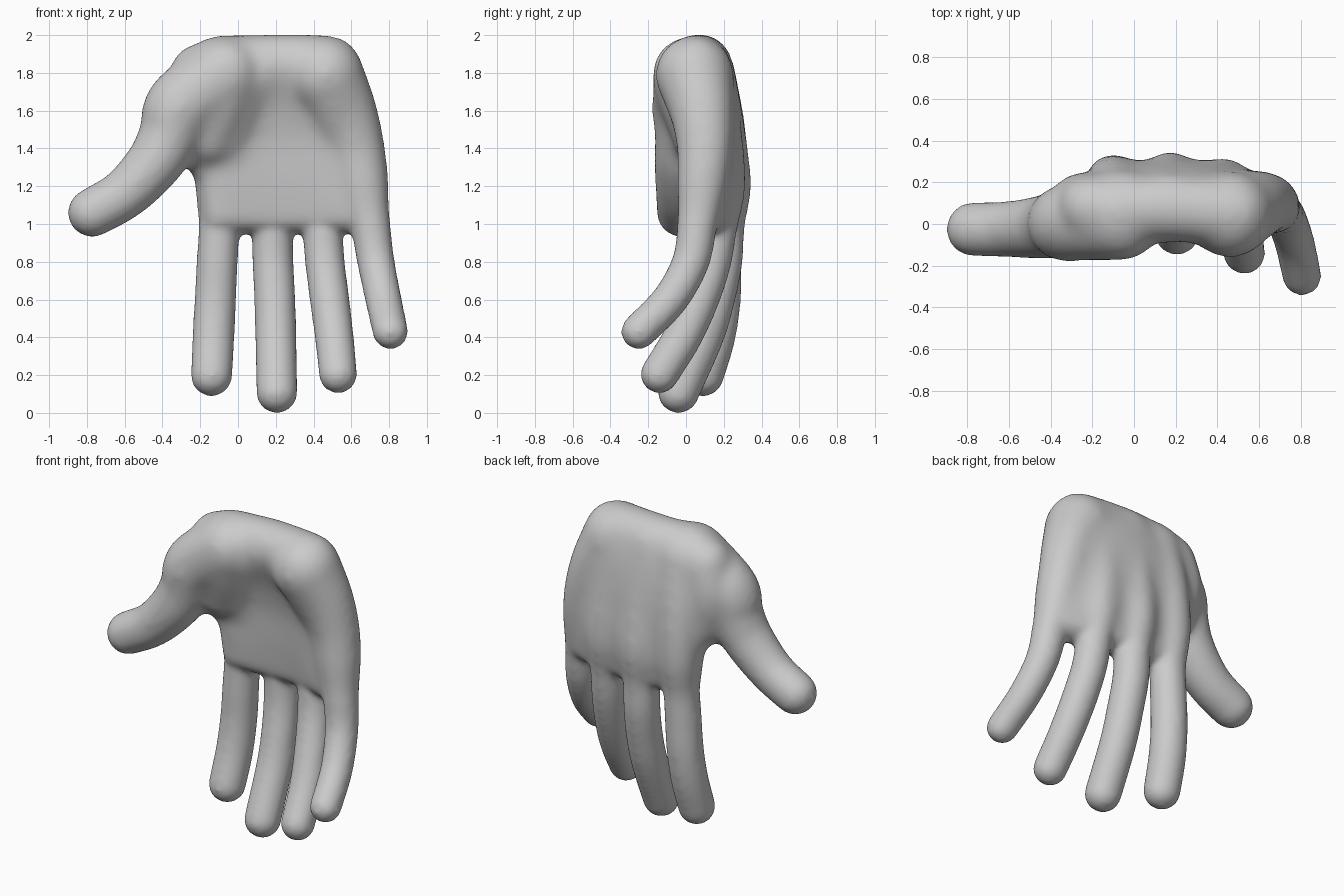
import bpy, bmesh, math
from mathutils import Vector

if "Cube" in bpy.data.objects:
    bpy.data.objects.remove(bpy.data.objects["Cube"])

bm = bmesh.new()
SIDES, STEPS = 20, 6


def spline(pts, steps=STEPS):
    """Catmull-Rom through tuples of four numbers."""
    p = [Vector(q) for q in pts]
    p = [2 * p[0] - p[1]] + p + [2 * p[-1] - p[-2]]
    out = []
    for i in range(1, len(p) - 2):
        a, b, c, d = p[i - 1:i + 3]
        for k in range(steps):
            t = k / steps
            out.append(0.5 * (2 * b + (c - a) * t + (2 * a - 5 * b + 4 * c - d) * t * t
                              + (3 * b - a - 3 * c + d) * t ** 3))
    return out + [p[-2]]


def limb(pts):
    """Closed tube with ball ends along a smooth path of (x, y, z, radius)."""
    path = spline(pts)
    rings = []
    side = None
    for i, q in enumerate(path):
        tangent = (path[min(i + 1, len(path) - 1)] - path[max(i - 1, 0)]).to_3d().normalized()
        if side is None:
            side = tangent.orthogonal()
        side = (side - tangent * side.dot(tangent)).normalized()
        up = tangent.cross(side)
        rings.append([bm.verts.new(q.to_3d() + q.w * (side * math.cos(a) + up * math.sin(a)))
                      for a in (2 * math.pi * k / SIDES for k in range(SIDES))])
    for r, s in zip(rings, rings[1:]):
        for k in range(SIDES):
            n = (k + 1) % SIDES
            bm.faces.new((r[k], r[n], s[n], s[k]))
    bm.faces.new(rings[0][::-1])
    bm.faces.new(rings[-1])
    for q in (path[0], path[-1]):
        geo = bmesh.ops.create_icosphere(bm, subdivisions=3, radius=q.w)
        bmesh.ops.translate(bm, verts=geo["verts"], vec=q.to_3d())


# Fingers, each running from the wrist over its knuckle to the tip
limb([(-.06, .07, 1.8, .195), (-.09, .17, 1.5, .15), (-.10, .205, 1.2, .132), (-.10, .19, 1.0, .11),
      (-.11, .185, .8, .11), (-.12, .18, .6, .111), (-.13, .15, .4, .112), (-.14, .09, .197, .111)])
limb([(.16, .08, 1.83, .175), (.17, .18, 1.5, .135), (.175, .215, 1.2, .135), (.18, .20, 1.0, .112),
      (.185, .19, .8, .11), (.195, .15, .6, .11), (.20, .09, .4, .11), (.206, -.04, .107, .11)])
limb([(.36, .07, 1.83, .17), (.40, .16, 1.5, .135), (.43, .185, 1.2, .135), (.445, .165, 1.0, .11),
      (.46, .135, .8, .106), (.485, .07, .6, .106), (.51, -.02, .4, .104), (.53, -.14, .204, .102)])
limb([(.46, .045, 1.79, .212), (.565, .085, 1.6, .175), (.63, .10, 1.4, .152), (.665, .085, 1.2, .138),
      (.70, .06, 1.0, .108), (.73, .025, .8, .1), (.77, -.085, .6, .097), (.807, -.25, .43, .095)])

# Thumb and its fleshy base
limb([(-.07, .03, 1.79, .21), (-.25, .015, 1.67, .195), (-.32, .005, 1.59, .188), (-.36, .0, 1.47, .168),
      (-.44, -.015, 1.325, .153), (-.60, -.025, 1.16, .135), (-.772, -.025, 1.06, .13)])
limb([(-.06, .01, 1.8, .19), (-.09, .02, 1.63, .155), (-.15, .055, 1.43, .12)])
limb([(.04, .03, 1.76, .14), (.0, .06, 1.58, .12), (-.06, .09, 1.42, .11)])
# Web between thumb and index finger
limb([(-.20, .08, 1.8, .16), (-.25, .1, 1.62, .15), (-.23, .1, 1.45, .13), (-.17, .13, 1.32, .1)])
# Pad on the little finger side of the heel
limb([(.46, .03, 1.78, .195), (.52, .055, 1.6, .15), (.55, .1, 1.42, .11)])

# Palm filled with closely spaced rows across the hand: z, depth offset, radius
profile = [(1.06, .155, .112, 0), (1.25, .16, .136, 0), (1.45, .15, .14, 0),
           (1.62, .125, .15, 0), (1.76, .09, .16, 0), (1.845, .06, .162, 0)]
for z, y, r, _ in spline(profile, 5):
    t = (z - 1.06) / .79
    limb([(-.09 - .02 * t, y + .005, z, min(r, .125 + .03 * t)), (.17, y + .015, z, r),
          (.43 - .05 * t, y, z, r),
          (.65 - .16 * t, y - .065 + .06 * t, z, min(r, .115 + .04 * t))])

bmesh.ops.recalc_face_normals(bm, faces=bm.faces)
mesh = bpy.data.meshes.new("hand")
bm.to_mesh(mesh)
bm.free()
hand = bpy.data.objects.new("hand", mesh)
bpy.context.collection.objects.link(hand)

# Fuse all parts into one smooth skin
fuse = hand.modifiers.new("fuse", 'REMESH')
fuse.mode = 'VOXEL'
fuse.voxel_size = .018
fuse.use_smooth_shade = True
skin = bpy.data.meshes.new_from_object(hand.evaluated_get(bpy.context.evaluated_depsgraph_get()))
hand.modifiers.clear()
hand.data = skin

# Soften everything a little and the palm much more
palm = hand.vertex_groups.new(name="palm")
for v in skin.vertices:
    w = min(1, max(0, (v.co.z - 1.0) / .12)) * min(1, max(0, (v.co.x + .45) / .2))
    palm.add([v.index], w, 'REPLACE')
for name, count, group in (("soften", 12, ""), ("soften_palm", 45, "palm")):
    mod = hand.modifiers.new(name, 'SMOOTH')
    mod.factor = .5
    mod.iterations = count
    mod.vertex_group = group
